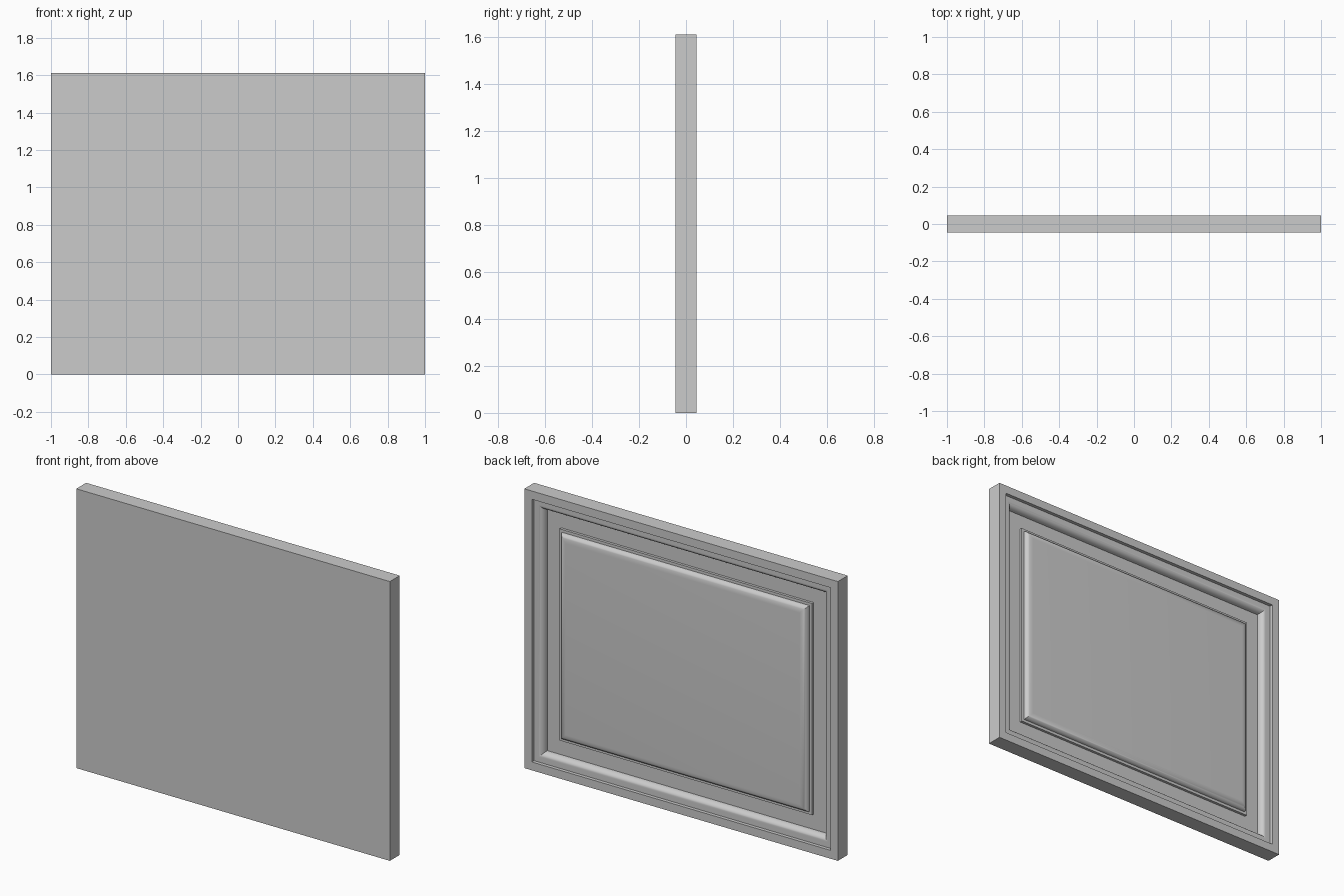
import bpy, bmesh, math

if "Cube" in bpy.data.objects:
    bpy.data.objects.remove(bpy.data.objects["Cube"])

W, H, T = 2.0, 1.61, 0.09

# moulding profile: (inset from the outer edge, depth below the back surface)
N = 8
profile = [(0, T), (0, 0), (0.048, 0), (0.048, 0.02), (0.078, 0.02)]
# rounded moulding falling to the recessed field
for i in range(1, N + 1):
    a = math.pi / 2 * i / N
    profile.append((0.078 + 0.029 * math.sin(a), 0.058 - 0.038 * math.cos(a)))
# small fillet rising from the field
profile += [(0.195, 0.058), (0.195, 0.043), (0.211, 0.043)]
# rounded edge rising to the raised centre panel
for i in range(1, N + 1):
    a = math.pi / 2 * i / N
    profile.append((0.211 + 0.042 * (1 - math.cos(a)), 0.043 - 0.029 * math.sin(a)))

# mitred rectangular rings joined into one solid
bm = bmesh.new()
rings = []
for inset, depth in profile:
    x, y = W / 2 - inset, T / 2 - depth
    rings.append([bm.verts.new(p) for p in (
        (-x, y, inset), (x, y, inset), (x, y, H - inset), (-x, y, H - inset))])
for a, b in zip(rings, rings[1:]):
    for i in range(4):
        j = (i + 1) % 4
        bm.faces.new((a[i], a[j], b[j], b[i]))
bm.faces.new(rings[0])
bm.faces.new(rings[-1])
bmesh.ops.recalc_face_normals(bm, faces=bm.faces)

mesh = bpy.data.meshes.new("raised_panel")
bm.to_mesh(mesh)
bm.free()
panel = bpy.data.objects.new("raised_panel", mesh)
bpy.context.collection.objects.link(panel)

# single plain grey
grey = bpy.data.materials.new("plain grey")
grey.diffuse_color = (0.6, 0.6, 0.6, 1)
grey.use_nodes = True
grey.node_tree.nodes["Principled BSDF"].inputs["Base Color"].default_value = grey.diffuse_color
mesh.materials.append(grey)

bpy.context.view_layer.objects.active = panel
panel.select_set(True)
bpy.ops.object.shade_smooth_by_angle(angle=math.radians(30))
